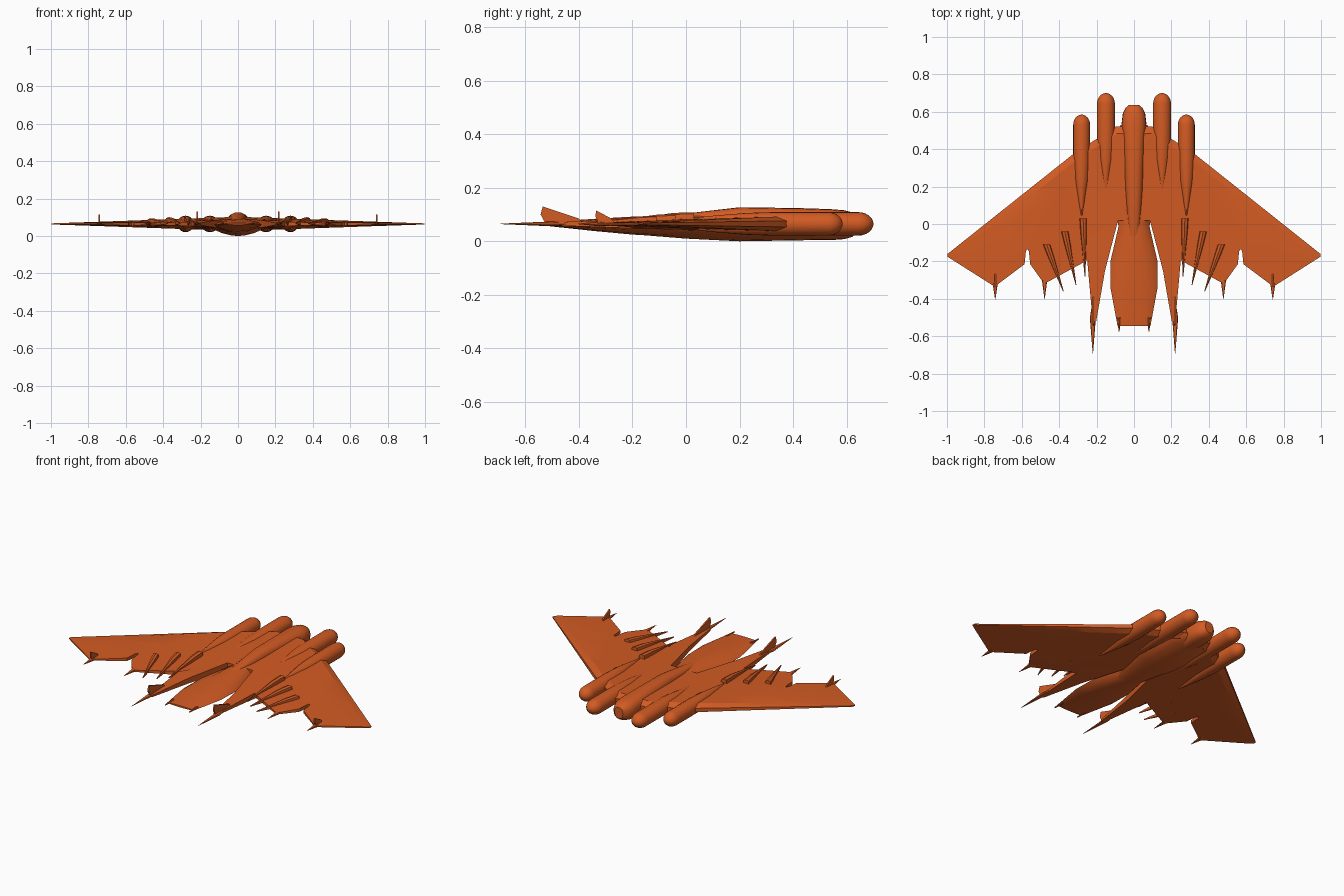
import bpy, bmesh, math
from mathutils import Vector

cube = bpy.data.objects.get("Cube")
if cube:
    bpy.data.objects.remove(cube, do_unlink=True)

MID = 0.065  # height of the wing plane
ORANGE = (0.65, 0.105, 0.017, 1)
paint = bpy.data.materials.new("burnt orange")
paint.use_nodes = True
paint.diffuse_color = ORANGE
paint.node_tree.nodes["Principled BSDF"].inputs["Base Color"].default_value = ORANGE


def finish(name, bm, mirror=True, angle=35):
    """Turn a bmesh into a painted object, mirrored across x."""
    bmesh.ops.recalc_face_normals(bm, faces=bm.faces[:])
    mesh = bpy.data.meshes.new(name)
    bm.to_mesh(mesh)
    bm.free()
    mesh.materials.append(paint)
    ob = bpy.data.objects.new(name, mesh)
    bpy.context.collection.objects.link(ob)
    if mirror:
        ob.modifiers.new("mirror", 'MIRROR')
    bpy.ops.object.select_all(action='DESELECT')
    ob.select_set(True)
    bpy.context.view_layer.objects.active = ob
    bpy.ops.object.shade_smooth_by_angle(angle=math.radians(angle))
    return ob


def loft(name, stations, sides=16, power=1.0, mirror=True):
    """Skin rounded sections given as (x, y, half width, top, bottom)."""
    bm = bmesh.new()
    rings = []
    for x, y, w, top, bot in stations:
        mid, h = (top + bot) / 2, (top - bot) / 2
        ring = []
        for i in range(sides):
            a = math.tau * i / sides
            c, s = math.cos(a), math.sin(a)
            px = math.copysign(abs(c) ** power, c) * w
            pz = math.copysign(abs(s) ** power, s) * h
            ring.append(bm.verts.new((x + px, y, mid + pz)))
        rings.append(ring)
    for a, b in zip(rings, rings[1:]):
        for i in range(sides):
            j = (i + 1) % sides
            bm.faces.new((a[i], a[j], b[j], b[i]))
    bm.faces.new(rings[0])
    bm.faces.new(rings[-1])
    return finish(name, bm, mirror)


def plate(name, x, profile, thick=0.008):
    """Upright fin from a (y, z) profile."""
    bm = bmesh.new()
    face = bm.faces.new([bm.verts.new((x - thick / 2, y, z)) for y, z in profile])
    ext = bmesh.ops.extrude_face_region(bm, geom=[face], use_keep_orig=True)
    new = [v for v in ext["geom"] if isinstance(v, bmesh.types.BMVert)]
    bmesh.ops.translate(bm, verts=new, vec=(thick, 0, 0))
    return finish(name, bm)


# Wing with trailing booms: planform cut into panels, then thickened
outline = [(0, .52), (.1, .52), (.2, .455), (.32, .378), (.997, -.16),
           (.997, -.175), (.745, -.335), (.585, -.215), (.578, -.145),
           (.57, -.135), (.562, -.145), (.555, -.215), (.48, -.32),
           (.25, -.195), (.22, -.53), (.202, -.52), (.155, -.25),
           (.085, .02), (0, .02)]
bm = bmesh.new()
bm.faces.new([bm.verts.new((x, y, 0)) for x, y in outline])
bmesh.ops.triangulate(bm, faces=bm.faces[:])
edges = []
for a, b in zip(outline[:4], outline[1:5]):
    p, d = Vector((*a, 0)), Vector((b[0] - a[0], b[1] - a[1], 0)).normalized()
    edges.append((p, Vector((d.y, -d.x, 0))))
EDGE = 0.035
cuts = [(p + n * EDGE, n) for p, n in edges]
cuts += [(Vector((x, 0, 0)), Vector((1, 0, 0))) for x in (.12, .25, .4, .55, .75)]
cuts += [(Vector((0, y, 0)), Vector((0, 1, 0))) for y in (.2, 0, -.2)]
for p, n in cuts:
    bmesh.ops.bisect_plane(bm, geom=bm.verts[:] + bm.edges[:] + bm.faces[:],
                           plane_co=p, plane_no=n)


def half_thickness(co):
    span = max(0, 1 - co.x)
    inset = min((co - p).dot(n) for p, n in edges)
    front = min(.52, .625 - .79 * co.x)
    back = -.55 if co.x < .25 else -.34
    chord = max(0, min(1, (co.y - back) / max(.05, front - back)))
    full = .003 + .036 * span * chord ** .7
    return .003 + (full - .003) * (.35 + .65 * max(0, min(1, inset / EDGE)))


ext = bmesh.ops.extrude_face_region(bm, geom=bm.faces[:], use_keep_orig=True)
upper = {v for v in ext["geom"] if isinstance(v, bmesh.types.BMVert)}
for v in bm.verts:
    t = half_thickness(Vector((v.co.x, v.co.y, 0)))
    v.co.z = MID + (t if v in upper else -t)
# Open the centre line so the mirrored halves join
inner = [f for f in bm.faces if all(abs(v.co.x) < 1e-5 for v in f.verts)]
bmesh.ops.delete(bm, geom=inner, context='FACES_ONLY')
finish("wing", bm, angle=15)

# Central hull: nose, spine, wide belly and flat tail
loft("spine", [(0, -.1, .02, .093, .06), (0, .02, .035, .106, .05),
               (0, .2, .048, .127, .02), (0, .42, .058, .124, .006),
               (0, .54, .066, .12, .004), (0, .59, .06, .116, .008),
               (0, .62, .046, .108, .016), (0, .637, .027, .096, .03)],
     20, .8, False)
loft("belly", [(0, -.25, .05, .07, .03), (0, 0, .085, .08, .01),
               (0, .2, .135, .088, 0), (0, .45, .13, .088, .004),
               (0, .53, .07, .08, .02)], 16, 1.3, False)
loft("tail_body", [(0, -.545, .088, .07, .06), (0, -.34, .126, .084, .038),
                   (0, -.2, .126, .092, .025), (0, .02, .075, .1, .012),
                   (0, .2, .05, .105, .01)], 12, 1.1, False)
loft("tail_peg", [(.08, -.575, .003, .068, .062), (.08, -.5, .008, .074, .058)], 8)

# Engine pods: round nose, straight barrel, long tail fading into the wing
for name, x, nose, r in (("inner_engine", .15, .7, .048), ("outer_engine", .28, .585, .045)):
    stations = []
    for i in range(7):
        a = math.pi / 2 * i / 6
        w = max(.003, r * math.sin(a))
        h = max(.003, .044 * math.sin(a))
        stations.append((x, nose - 1.2 * r * (1 - math.cos(a)), w, MID + h, MID - h))
    for back, k in ((.26, 1), (.36, .85), (.48, .4), (.54, .1)):
        stations.append((x, nose - back, r * k, MID + .044 * (.5 + k / 2), MID - .044 * (.5 + k / 2)))
    loft(name, stations, 20)

# Tapered fairings along the trailing edge
for i, (x0, y0, x1, y1, top) in enumerate([(.272, .03, .262, -.28, .108),
                                           (.37, -.04, .31, -.325, .101),
                                           (.467, -.11, .377, -.362, .095)]):
    xm, ym = x0 + (x1 - x0) * .25, y0 + (y1 - y0) * .25
    loft(f"fairing_{i + 1}", [(x0, y0, .019, top, .06), (xm, ym, .017, top - .002, .05),
                              (x1, y1, .002, .07, .064)], 8, .7)

# Trailing spikes on booms and wing corners
for name, x, y0, y1, w in (("boom_spike", .22, -.42, -.692, .016),
                           ("corner_spike", .478, -.26, -.4, .014),
                           ("outer_spike", .742, -.29, -.403, .013)):
    loft(name, [(x, y0, .003, MID + .004, MID - .004),
                (x, y0 * .7 + y1 * .3, w, MID + .009, MID - .009),
                (x, y1, .001, MID + .001, MID - .001)], 8)

# Upright fins
plate("boom_fin", .217, [(-.38, .066), (-.40, .085), (-.535, .13), (-.543, .1), (-.525, .066)])
plate("outer_fin", .742, [(-.265, .066), (-.28, .086), (-.336, .115), (-.338, .092), (-.325, .066)])
